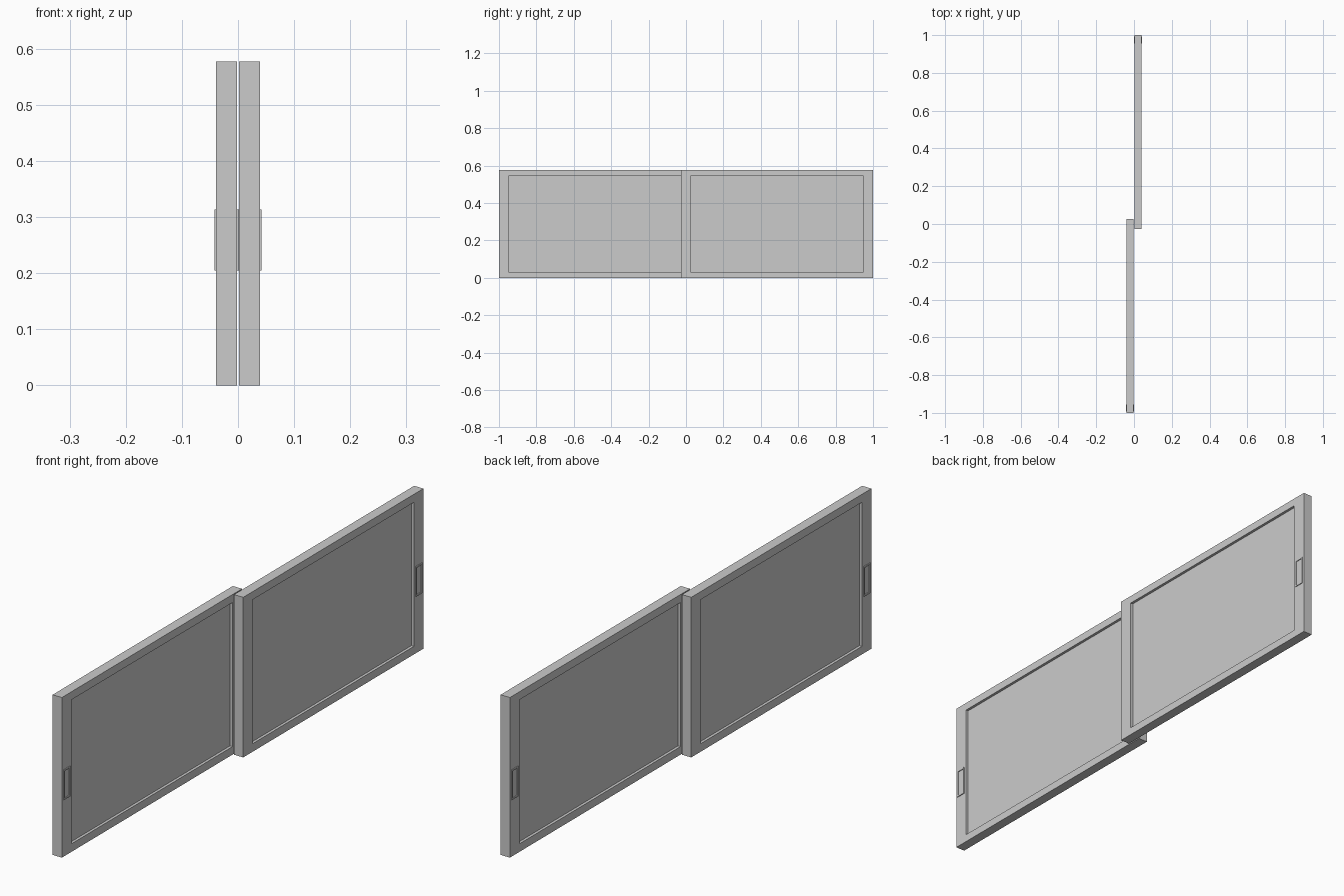
import bpy, bmesh
from mathutils import Matrix, Vector

cube = bpy.data.objects.get("Cube")
if cube:
    bpy.data.objects.remove(cube, do_unlink=True)

grey = bpy.data.materials.new("neutral_grey")
grey.use_nodes = True
grey.diffuse_color = (0.6, 0.6, 0.6, 1)
grey.node_tree.nodes["Principled BSDF"].inputs["Base Color"].default_value = (0.6, 0.6, 0.6, 1)

HEIGHT = 0.577
X_IN, X_OUT = 0.002, 0.039      # panel thickness range
Y_IN, Y_OUT = -0.026, 1.0       # panel length range
RIM_Y, RIM_Z = 0.054, 0.029     # frame widths
RECESS = 0.01                   # depth of the pane on each face


def make_object(name, bm):
    bmesh.ops.recalc_face_normals(bm, faces=bm.faces)
    mesh = bpy.data.meshes.new(name)
    bm.to_mesh(mesh)
    bm.free()
    mesh.materials.append(grey)
    obj = bpy.data.objects.new(name, mesh)
    bpy.context.collection.objects.link(obj)
    return obj


def box(name, low, high):
    low, high = Vector(low), Vector(high)
    bm = bmesh.new()
    bmesh.ops.create_cube(bm, size=1, matrix=Matrix.Translation((low + high) / 2)
                          @ Matrix.Diagonal((*(high - low), 1)))
    return make_object(name, bm)


def ring(name, x, y, z, rim_y, rim_z):
    """Rectangular frame in the y-z plane, extruded along x."""
    bm = bmesh.new()
    loops = []
    for px in x:
        for dy, dz in ((0, 0), (rim_y, rim_z)):
            loops.append([bm.verts.new((px, py, pz)) for py, pz in (
                (y[0] + dy, z[0] + dz), (y[1] - dy, z[0] + dz),
                (y[1] - dy, z[1] - dz), (y[0] + dy, z[1] - dz))])
    outer_a, inner_a, outer_b, inner_b = loops
    for a, b in ((outer_a, inner_a), (inner_a, inner_b),
                 (inner_b, outer_b), (outer_b, outer_a)):
        for i in range(4):
            j = (i + 1) % 4
            bm.faces.new((a[i], a[j], b[j], b[i]))
    return make_object(name, bm)


def sliding_panel(side):
    parts = [
        ring(side + "_frame", (X_IN, X_OUT), (Y_IN, Y_OUT), (0, HEIGHT), RIM_Y, RIM_Z),
        box(side + "_pane", (X_IN + RECESS, Y_IN + RIM_Y, RIM_Z),
            (X_OUT - RECESS, Y_OUT - RIM_Y, HEIGHT - RIM_Z)),
    ]
    # Raised pull rims on both faces near the outer end
    for face, x in (("inner", (X_IN - 0.003, X_IN)), ("outer", (X_OUT, X_OUT + 0.003))):
        parts.append(ring(f"{side}_{face}_pull", x, (0.955, 0.992), (0.205, 0.313), 0.005, 0.005))
    return parts


sliding_panel("left")

# The right panel is the left one turned half way round
for part in sliding_panel("right"):
    part.data.transform(Matrix.Diagonal((-1, -1, 1, 1)))
